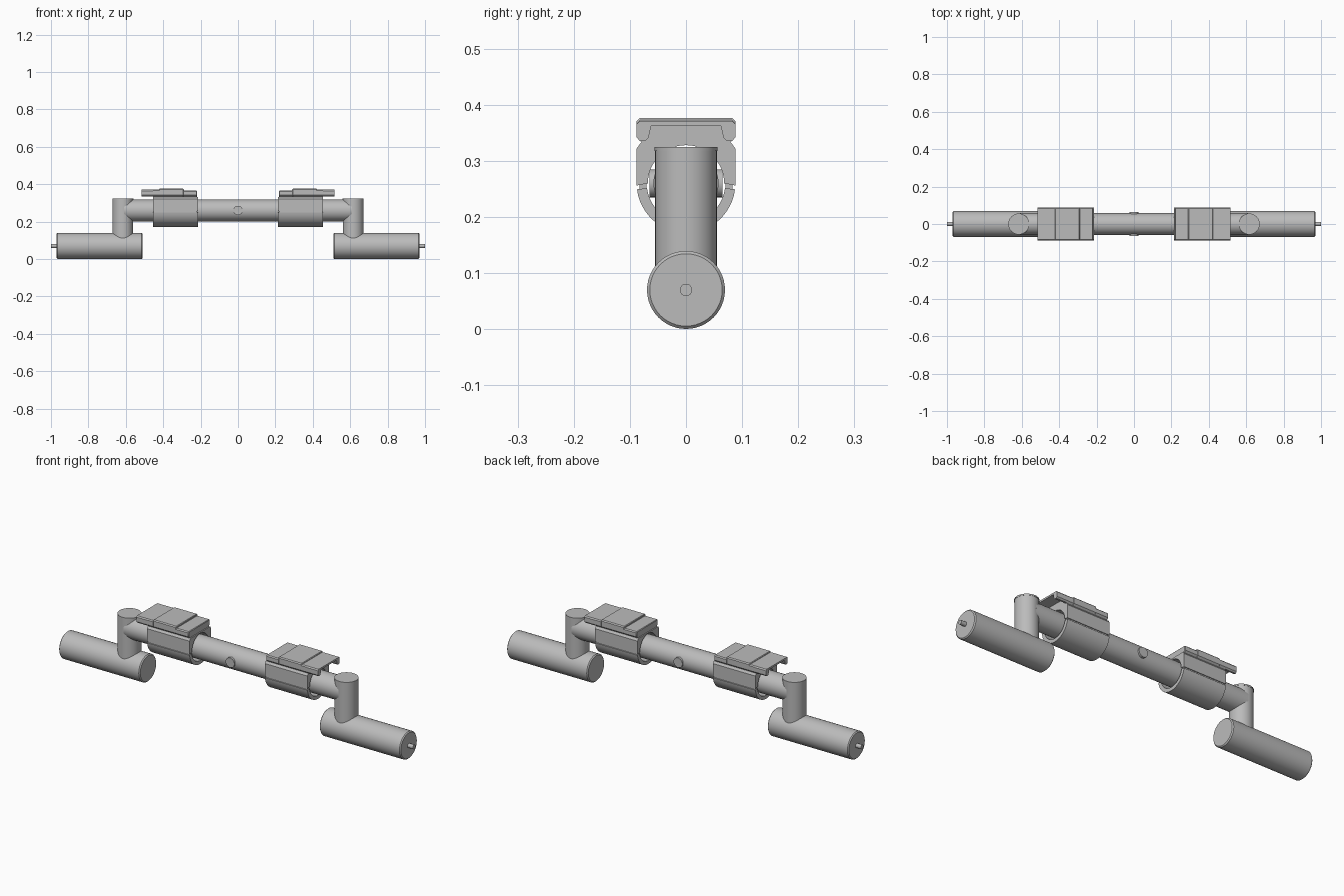
import bpy, bmesh, math
from mathutils import Matrix, Vector

cube = bpy.data.objects.get("Cube")
if cube:
    bpy.data.objects.remove(cube, do_unlink=True)

grey = bpy.data.materials.new("plain grey")
grey.use_nodes = True
COLOUR = (0.5, 0.5, 0.5, 1)
grey.diffuse_color = COLOUR
grey.node_tree.nodes["Principled BSDF"].inputs["Base Color"].default_value = COLOUR

AXIS_Z = 0.26   # height of the cross tube
MOTOR_Z = 0.07  # height of the motor barrels


def finish(name, bm, bevel=0, mirror=True):
    bmesh.ops.recalc_face_normals(bm, faces=bm.faces)
    mesh = bpy.data.meshes.new(name)
    bm.to_mesh(mesh)
    bm.free()
    obj = bpy.data.objects.new(name, mesh)
    bpy.context.collection.objects.link(obj)
    mesh.materials.append(grey)
    bpy.ops.object.select_all(action='DESELECT')
    obj.select_set(True)
    bpy.context.view_layer.objects.active = obj
    bpy.ops.object.shade_smooth_by_angle(angle=math.radians(35))
    if bevel:
        mod = obj.modifiers.new("edge", 'BEVEL')
        mod.width = bevel
        mod.segments = 1
        mod.limit_method = 'ANGLE'
        mod.angle_limit = math.radians(50)
    if mirror:
        obj.modifiers.new("other_side", 'MIRROR')
    return obj


def rod(name, start, end, radius, sides=48, bevel=0, mirror=True):
    a, b = Vector(start), Vector(end)
    turn = (b - a).to_track_quat('Z', 'Y').to_matrix().to_4x4()
    bm = bmesh.new()
    bmesh.ops.create_cone(bm, cap_ends=True, segments=sides, radius1=radius, radius2=radius,
                          depth=(b - a).length, matrix=Matrix.Translation((a + b) / 2) @ turn)
    return finish(name, bm, bevel, mirror)


def extrude_x(name, profile, x0, x1, bevel=0):
    """Extrude a (y, z) outline along x."""
    bm = bmesh.new()
    face = bm.faces.new([bm.verts.new((x0, y, z)) for y, z in profile])
    out = bmesh.ops.extrude_face_region(bm, geom=[face])
    moved = [v for v in out["geom"] if isinstance(v, bmesh.types.BMVert)]
    bmesh.ops.translate(bm, verts=moved, vec=(x1 - x0, 0, 0))
    return finish(name, bm, bevel)


def arc(radius, start, end, steps=24):
    angles = [math.radians(start + (end - start) * i / steps) for i in range(steps + 1)]
    return [(radius * math.cos(a), AXIS_Z + radius * math.sin(a)) for a in angles]


def both(half):
    """Complete a right-hand half outline with its reflection."""
    return half + [(-y, z) for y, z in reversed(half)]


# Cross tube with its centre pin
rod("cross_tube", (-0.61, 0, AXIS_Z), (0.61, 0, AXIS_Z), 0.058, mirror=False)
rod("centre_pin", (0, -0.065, AXIS_Z), (0, 0.065, AXIS_Z), 0.025, 24, mirror=False)

# Upright posts, motor barrels and shafts
rod("post", (0.616, 0, MOTOR_Z), (0.616, 0, 0.318), 0.055)
rod("post_cap", (0.616, 0, 0.318), (0.616, 0, 0.325), 0.056)
rod("motor_barrel", (0.51, 0, MOTOR_Z), (0.97, 0, MOTOR_Z), 0.0695, bevel=0.005)
rod("motor_shaft", (0.96, 0, MOTOR_Z), (1.0, 0, MOTOR_Z), 0.011, 20)

# Clamp: rounded lower shell
shell = arc(0.088, -173, -7) + arc(0.07, -7, -173)
extrude_x("clamp_shell", shell, 0.214, 0.455)

# Clamp: upper saddle, hollow around the tube
saddle = [(-0.088, 0.256), (-0.088, 0.322), (-0.08, 0.333),
          (0.08, 0.333), (0.088, 0.322), (0.088, 0.256)] + arc(0.068, 0, 180)
extrude_x("clamp_saddle", saddle, 0.214, 0.455)
liner = both([(0.083, 0.245), (0.083, 0.26), (0.07, 0.26), (0.07, 0.245)])
for sign, label in ((1, "back"), (-1, "front")):
    extrude_x("clamp_seam_" + label, [(sign * y, z) for y, z in liner[:4]], 0.218, 0.451)

# Clamp cover: low inner panel and raised middle band
def cover(top):
    return both([(0.074, 0.328), (0.088, 0.342), (0.088, top - 0.005), (0.083, top)])

extrude_x("cover_inner_panel", cover(0.367), 0.22, 0.295, bevel=0.003)
extrude_x("cover_middle_band", cover(0.376), 0.29, 0.422, bevel=0.003)
extrude_x("cover_outer_panel", cover(0.371), 0.42, 0.455)

# Overhanging tongue, an open channel below
tongue = both([(0.062, 0.362), (0.067, 0.341), (0.073, 0.335), (0.082, 0.335),
               (0.088, 0.342), (0.088, 0.365), (0.083, 0.371)])
extrude_x("cover_tongue", tongue, 0.455, 0.516)
